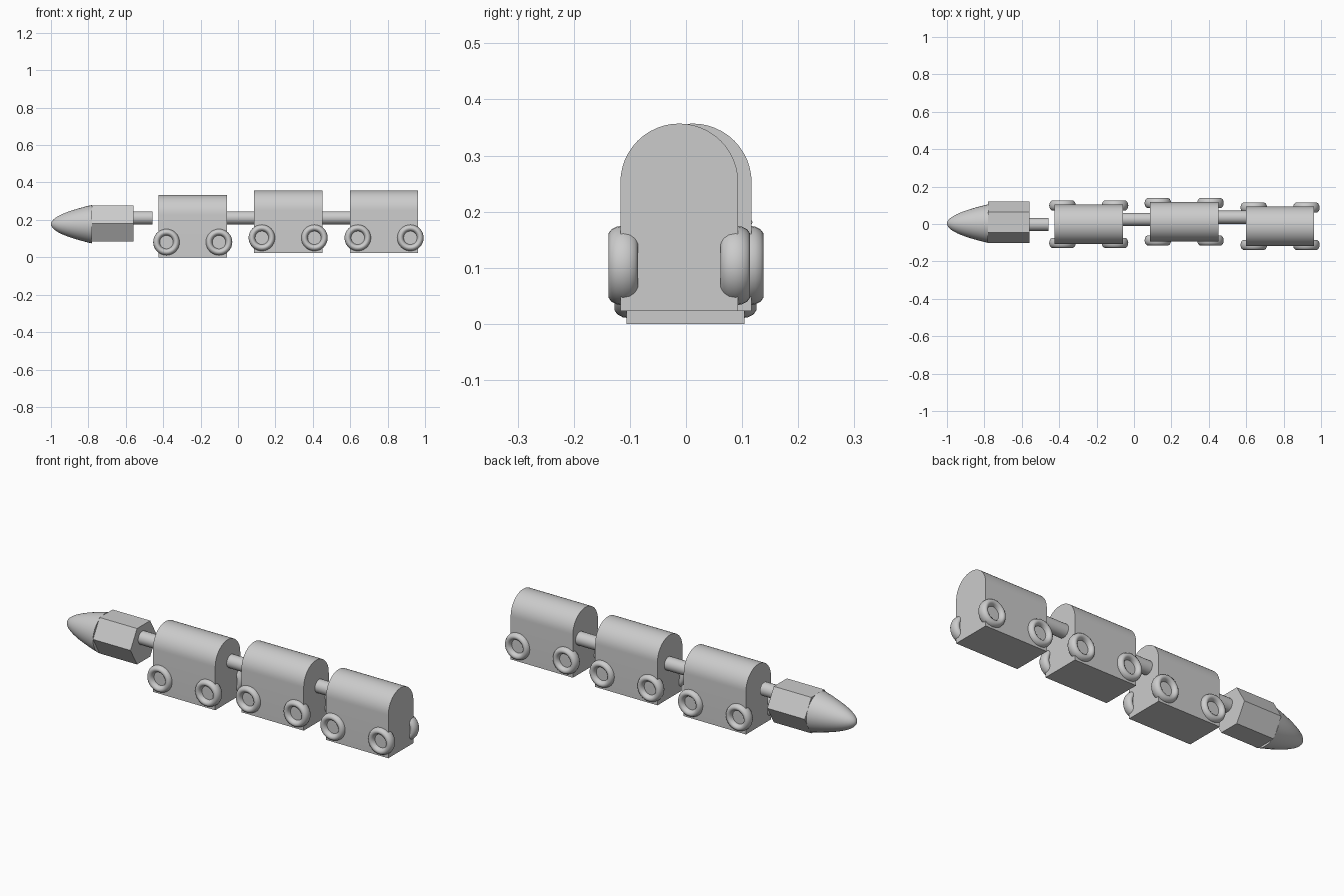
import bpy, bmesh
from math import sin, cos, pi, sqrt, radians

if "Cube" in bpy.data.objects:
    bpy.data.objects.remove(bpy.data.objects["Cube"])


def make(name, verts, faces, smooth=None):
    me = bpy.data.meshes.new(name)
    me.from_pydata(verts, [], faces)
    bm = bmesh.new()
    bm.from_mesh(me)
    bmesh.ops.recalc_face_normals(bm, faces=bm.faces)
    bm.to_mesh(me)
    bm.free()
    ob = bpy.data.objects.new(name, me)
    bpy.context.collection.objects.link(ob)
    if smooth:
        bpy.ops.object.select_all(action='DESELECT')
        ob.select_set(True)
        bpy.context.view_layer.objects.active = ob
        bpy.ops.object.shade_smooth_by_angle(angle=radians(smooth))
    return ob


def extrude_x(name, profile, x0, x1, smooth=None):
    """Closed (y, z) profile swept along x with end caps."""
    n = len(profile)
    verts = [(x, y, z) for x in (x0, x1) for y, z in profile]
    faces = [(i, (i + 1) % n, n + (i + 1) % n, n + i) for i in range(n)]
    faces += [tuple(range(n)), tuple(range(n, 2 * n))]
    return make(name, verts, faces, smooth)


def circle(y, z, r, n):
    return [(y + r * cos(2 * pi * i / n), z + r * sin(2 * pi * i / n)) for i in range(n)]


def wheel(name, cx, cy, cz, outer=0.071, hole=0.035, half=0.027, n=32, m=14):
    """Ring around the y axis with an oval tube section."""
    major, minor = (outer + hole) / 2, (outer - hole) / 2
    verts, faces = [], []
    for i in range(n):
        a = 2 * pi * i / n
        for j in range(m):
            b = 2 * pi * j / m
            r = major + minor * cos(b)
            verts.append((cx + r * cos(a), cy + half * sin(b), cz + r * sin(a)))
            i2, j2 = (i + 1) % n, (j + 1) % m
            faces.append((i * m + j, i2 * m + j, i2 * m + j2, i * m + j2))
    make(name, verts, faces, 40)


# Pointed nose: parabolic body of revolution
N, RINGS = 32, 12
verts, faces = [(-1, 0.002, 0.177)], []
for k in range(1, RINGS + 1):
    t = (k / RINGS) ** 2
    verts += [(-1 + 0.22 * t, y, z) for y, z in circle(0.002, 0.177, 0.103 * sqrt(t), N)]
for i in range(N):
    j = (i + 1) % N
    faces.append((0, 1 + i, 1 + j))
    for k in range(RINGS - 1):
        a, b = 1 + k * N, 1 + (k + 1) * N
        faces.append((a + i, b + i, b + j, a + j))
faces.append(tuple(range(1 + (RINGS - 1) * N, 1 + RINGS * N)))
make("nose_cone", verts, faces, 40)

# Hexagonal front body
extrude_x("hex_body", circle(0.009, 0.181, 0.11, 6), -0.78, -0.56)

# Coupling rods: x start, x end, y
for k, (x0, x1, y) in enumerate([(-0.60, -0.457, -0.002), (-0.07, 0.095, 0.025), (0.44, 0.61, 0.036)]):
    extrude_x(f"coupling_rod_{k + 1}", circle(y, 0.211, 0.035, 32), x0, x1, 40)

# Wagons with rounded roofs, four ring wheels each: centre x, centre y, base z
W, H = 0.105, 0.334
for k, (cx, cy, z) in enumerate([(-0.242, -0.001, 0), (0.268, 0.012, 0.023), (0.781, -0.012, 0.023)]):
    arch = [(cy + W * cos(pi * i / 24), z + H - W + W * sin(pi * i / 24)) for i in range(25)]
    extrude_x(f"wagon_{k + 1}", [(cy - W, z), (cy + W, z)] + arch, cx - 0.1825, cx + 0.1825, 40)
    for sx in (-1, 1):
        for sy in (-1, 1):
            wheel(f"wheel_{k + 1}", cx + sx * 0.1405, cy + sy * 0.1, z + 0.081)
